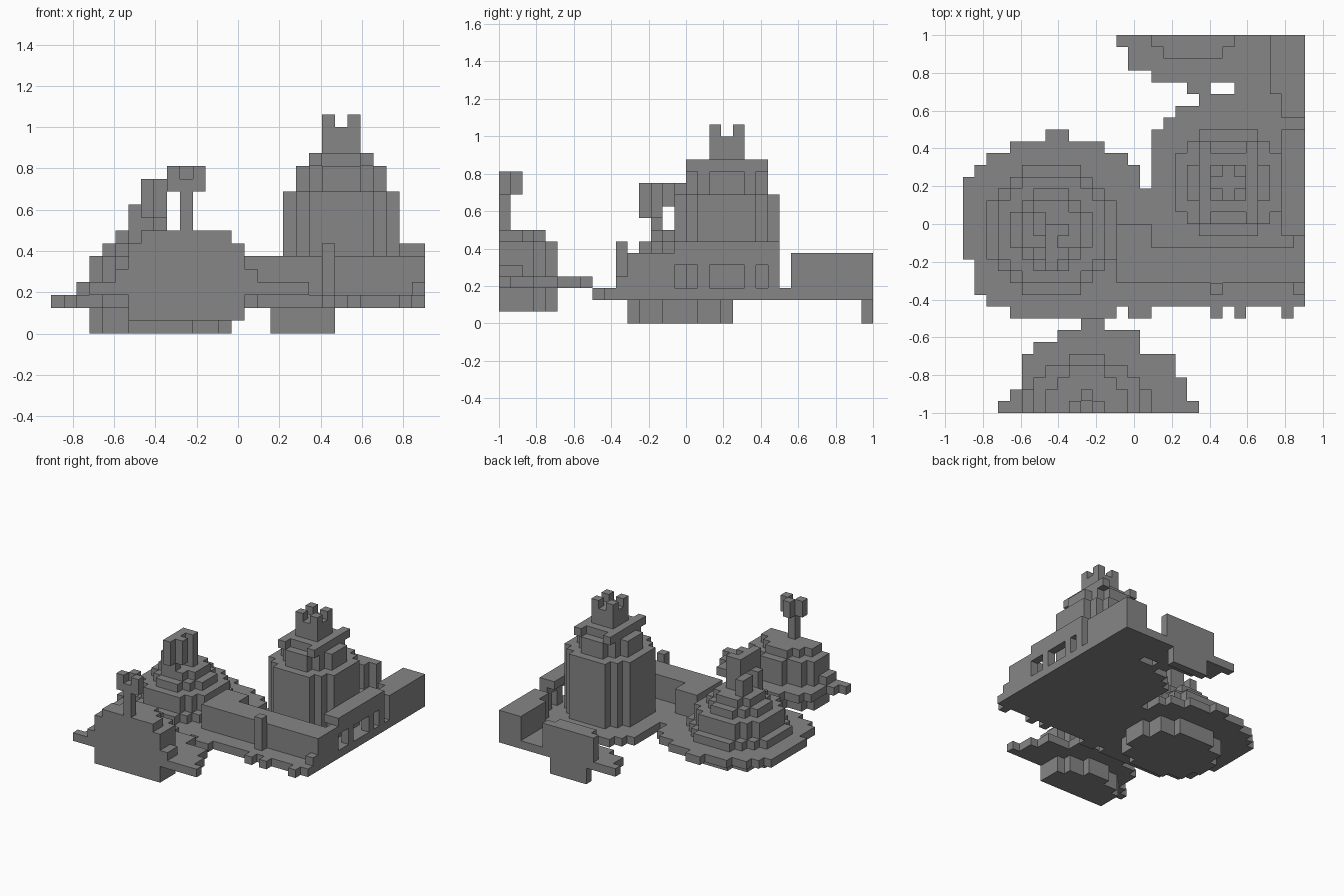
import bpy, bmesh
from mathutils import Vector

if "Cube" in bpy.data.objects:
    bpy.data.objects.remove(bpy.data.objects["Cube"], do_unlink=True)

UNIT = 1 / 16
ORIGIN = Vector((-14.5, -16, 0))

stone = bpy.data.materials.new("grey_stone")
stone.use_nodes = True
stone.diffuse_color = (0.24, 0.24, 0.24, 1)
stone.node_tree.nodes["Principled BSDF"].inputs["Base Color"].default_value = stone.diffuse_color


def box(x0, x1, y0, y1, z0, z1):
    return {(x, y, z) for x in range(x0, x1) for y in range(y0, y1) for z in range(z0, z1)}


def disc(cx, cy, rx, ry, z0, z1):
    return {c for c in box(0, 29, 0, 32, z0, z1)
            if ((c[0] + .5 - cx) / rx) ** 2 + ((c[1] + .5 - cy) / ry) ** 2 <= 1}


def rows(y, z0, z1, *spans):
    """Slab made of one x span per successive row."""
    cells = set()
    for n, (a, b) in enumerate(spans):
        cells |= box(a, b, y + n, y + n + 1, z0, z1)
    return cells


parts = {}

# West dome: footing, wide terrace, stepped dome
W = (7.5, 15.5)
parts["west_footing"] = disc(8.5, 15.5, 5.5, 4.5, 0, 2)
parts["west_terrace"] = rows(8, 2, 3, (4, 13), (2, 15), *[(1, 15)] * 3, *[(0, 15)] * 7,
                             (1, 15), (2, 14), (4, 12), (7, 9))
dome = set()
for r, z0, z1 in ((5.5, 3, 4), (4.5, 4, 6), (3.5, 6, 7), (2.5, 7, 8)):
    dome |= disc(*W, r, r, z0, z1)
parts["west_dome"] = dome
parts["west_pinnacles"] = (box(7, 8, 13, 14, 8, 12) | box(7, 8, 12, 13, 9, 12)
                           | box(8, 9, 13, 14, 9, 12) | box(7, 8, 14, 15, 10, 12)
                           | box(7, 9, 15, 16, 8, 12) | box(6, 7, 13, 14, 8, 10)
                           | box(6, 7, 15, 17, 8, 10))

# Front half dome with brim and pronged mast
body = ((6, 15), (6, 15), (6, 15), (7, 14), (9, 12))
parts["front_brim"] = rows(0, 3, 4, (3, 20), (4, 19), (5, 19), (5, 18), (5, 18),
                           (6, 15), (8, 15), (10, 12))
parts["front_dome"] = (rows(0, 1, 7, *body) | rows(0, 4, 5, (5, 16), (5, 16))
                       | rows(0, 7, 8, (7, 14), (7, 14), (8, 13), (9, 12)))
parts["front_mast"] = (box(10, 11, 0, 1, 8, 12) | box(9, 10, 0, 1, 11, 13)
                       | box(11, 12, 0, 1, 11, 13) | box(10, 11, 1, 2, 11, 13))

# Castle courtyard slab with a ragged front edge
court = rows(9, 2, 3, *[(15, 29)] * 10, *[(16, 29)] * 5, (17, 29), (18, 29), (20, 29),
             (19, 29), (16, 29), (14, 29), (14, 29), (13, 29))
court -= box(21, 23, 27, 28, 2, 3)
for x0, x1 in ((14, 16), (21, 22), (23, 24), (27, 28)):
    court |= box(x0, x1, 8, 9, 2, 3)
parts["courtyard"] = court

# Keep: round drum, stepped crown, battlements
K = (22.5, 19.5)
parts["keep_drum"] = disc(*K, 4.5, 4.5, 3, 11)
parts["keep_crown"] = disc(*K, 3.5, 3.5, 11, 13) | box(20, 25, 17, 22, 13, 14)
parts["keep_turret"] = box(21, 24, 18, 21, 14, 16)
parts["keep_merlons"] = ({(x, y, 16) for x in (21, 23) for y in (18, 20)}
                         | {(x, y, 13) for x in (20, 24) for y in (16, 22)})

# Curtain walls
parts["front_wall"] = box(15, 29, 11, 14, 3, 6) | box(13, 16, 11, 16, 3, 6)
parts["wall_buttress"] = box(21, 22, 10, 11, 3, 7)
parts["corner_step"] = box(28, 29, 10, 11, 3, 4)
arcade = box(28, 29, 14, 15, 3, 6) | box(27, 29, 15, 24, 6, 7) | box(28, 29, 15, 24, 5, 6)
for y in (17, 21, 23):
    arcade |= box(28, 29, y, y + 1, 3, 6)
parts["side_arcade"] = arcade
parts["back_wall"] = box(26, 29, 27, 32, 3, 6) | box(27, 29, 25, 27, 3, 6)

# Back half dome
parts["back_dome"] = rows(30, 3, 6, (17, 22), (16, 23))
parts["back_footing"] = box(17, 22, 31, 32, 0, 2)

solid = set().union(*parts.values())
taken = set()
for name, cells in parts.items():
    cells = cells - taken
    taken |= cells
    bm = bmesh.new()
    cache = {}

    def vert(p):
        key = tuple(round(v) for v in p)
        if key not in cache:
            cache[key] = bm.verts.new((Vector(key) + ORIGIN) * UNIT)
        return cache[key]

    # Only faces open to the air are made
    for c in sorted(cells):
        for axis in range(3):
            for side in (0, 1):
                n = list(c)
                n[axis] += 2 * side - 1
                if tuple(n) in solid:
                    continue
                u, v = (axis + 1) % 3, (axis + 2) % 3
                loop = []
                for a, b in ((0, 0), (1, 0), (1, 1), (0, 1)):
                    p = list(c)
                    p[axis] += side
                    p[u] += a
                    p[v] += b
                    loop.append(vert(p))
                bm.faces.new(loop if side else loop[::-1])
    mesh = bpy.data.meshes.new(name)
    bm.to_mesh(mesh)
    bm.free()
    mesh.materials.append(stone)
    bpy.context.collection.objects.link(bpy.data.objects.new(name, mesh))
